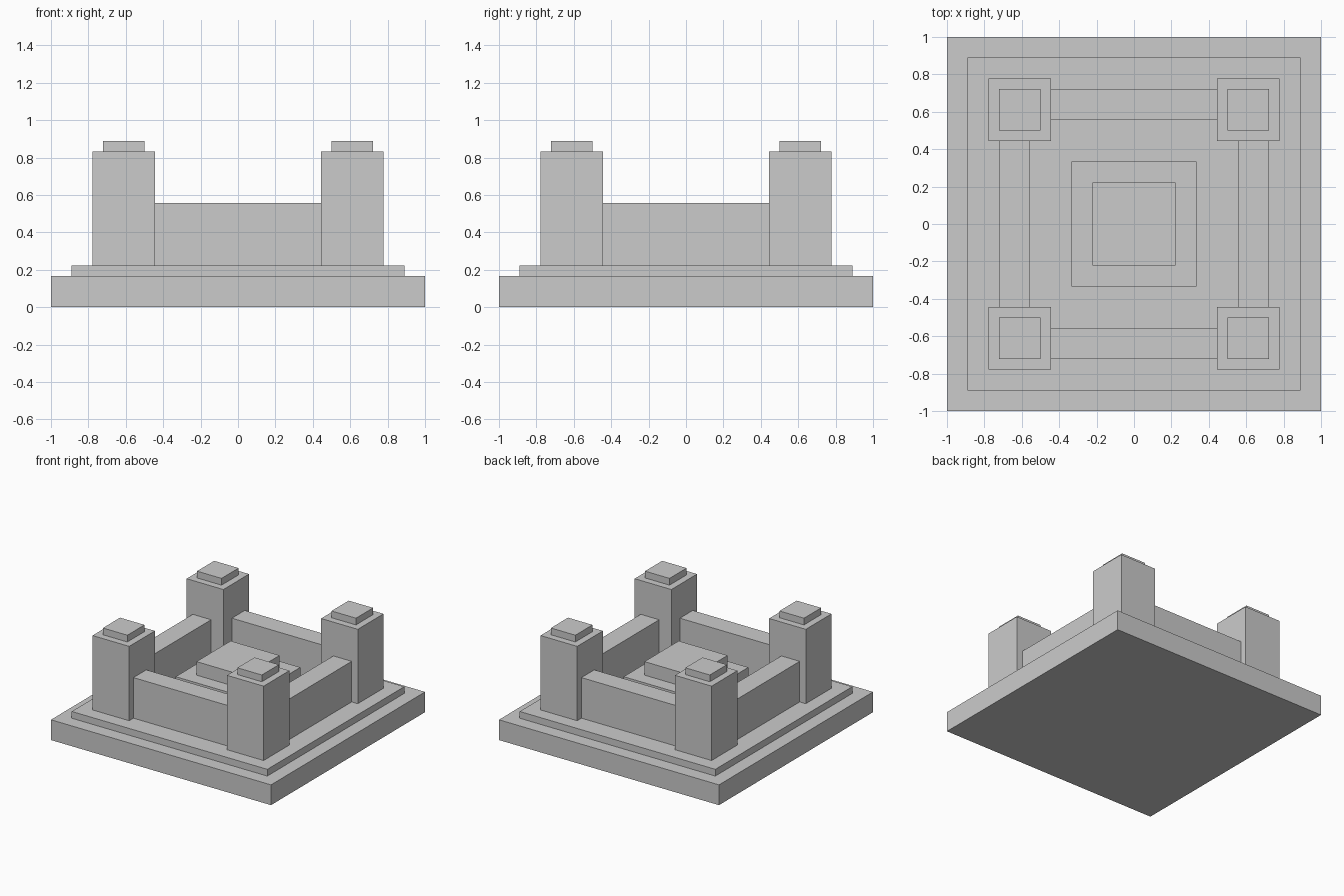
import bpy

if "Cube" in bpy.data.objects:
    bpy.data.objects.remove(bpy.data.objects["Cube"])

U = 1 / 18  # the model sits on an 18-unit-per-metre block grid


def box(name, x, y, z):
    """Box from (min, max) ranges given in grid units."""
    bpy.ops.mesh.primitive_cube_add(
        size=1, location=[(a + b) / 2 * U for a, b in (x, y, z)])
    ob = bpy.context.object
    ob.name = name
    ob.scale = [(b - a) * U for a, b in (x, y, z)]
    bpy.ops.object.transform_apply(location=False, rotation=False, scale=True)
    return ob


def square(name, half, z0, z1, cx=0, cy=0):
    return box(name, (cx - half, cx + half), (cy - half, cy + half), (z0, z1))


# Stepped base
square("base_slab", 18, 0, 3)
square("base_step", 16, 3, 4)

# Central keep in two tiers
square("keep_lower", 6, 4, 8)
square("keep_upper", 4, 8, 10)

# Corner towers with caps
for sx in (-1, 1):
    for sy in (-1, 1):
        square("corner_tower", 3, 4, 15, 11 * sx, 11 * sy)
        square("tower_cap", 2, 15, 16, 11 * sx, 11 * sy)

# Curtain walls between the towers
for s in (-1, 1):
    across = tuple(sorted((10 * s, 13 * s)))
    box("curtain_wall_x", (-8, 8), across, (4, 10))
    box("curtain_wall_y", across, (-8, 8), (4, 10))
